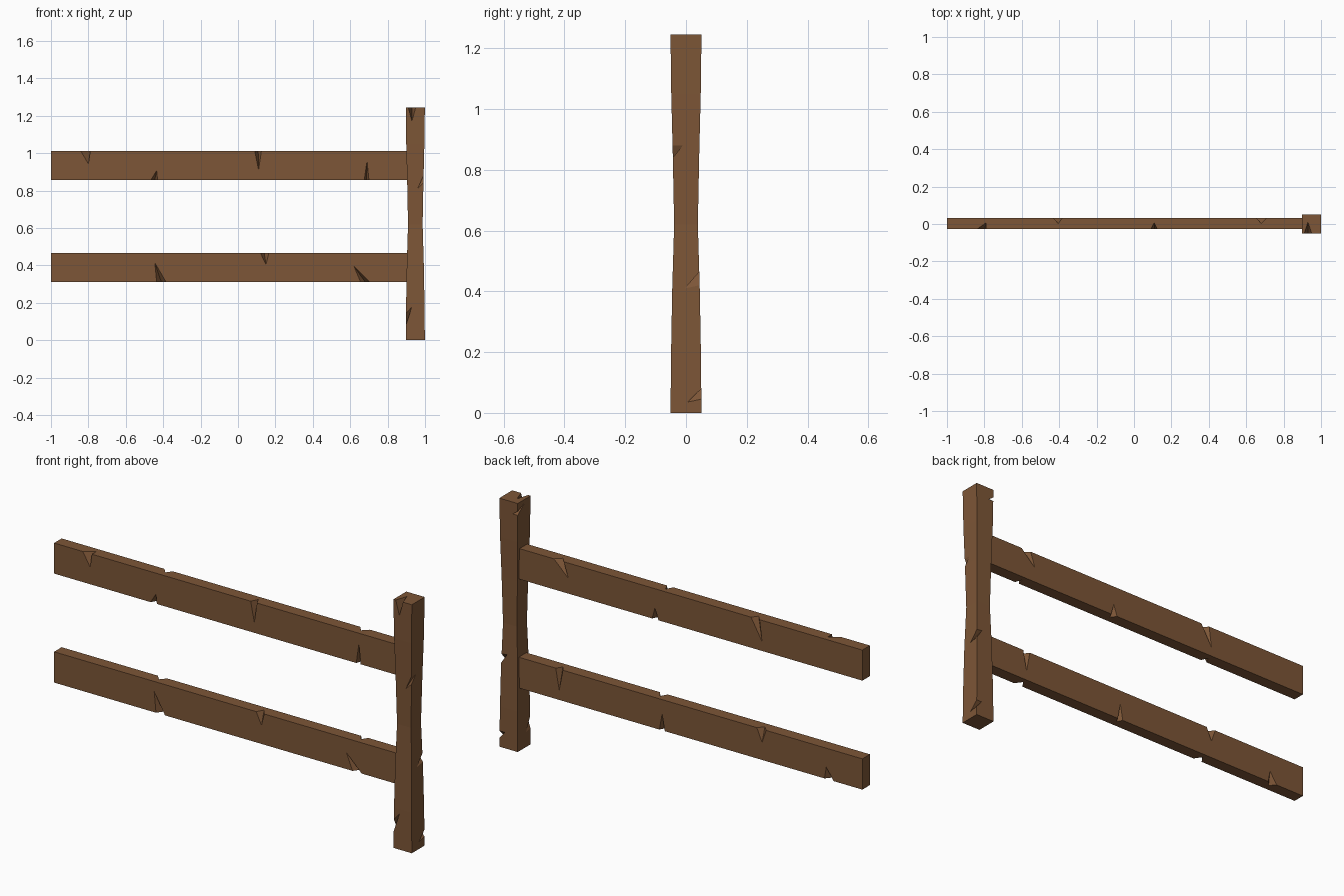
import bpy, bmesh
from mathutils import Vector

if "Cube" in bpy.data.objects:
    bpy.data.objects.remove(bpy.data.objects["Cube"])

wood = bpy.data.materials.new("brown_wood")
wood.diffuse_color = (0.205, 0.093, 0.038, 1)
wood.use_nodes = True
wood.node_tree.nodes["Principled BSDF"].inputs["Base Color"].default_value = wood.diffuse_color


def make_object(name, bm):
    bmesh.ops.recalc_face_normals(bm, faces=bm.faces[:])
    me = bpy.data.meshes.new(name)
    bm.to_mesh(me)
    bm.free()
    ob = bpy.data.objects.new(name, me)
    bpy.context.collection.objects.link(ob)
    return ob


def loft(name, rings):
    """Four-sided beam through a list of corner rings."""
    bm = bmesh.new()
    loops = [[bm.verts.new(p) for p in r] for r in rings]
    for a, b in zip(loops, loops[1:]):
        for i in range(4):
            j = (i + 1) % 4
            bm.faces.new((a[i], a[j], b[j], b[i]))
    bm.faces.new(loops[0])
    bm.faces.new(loops[-1])
    ob = make_object(name, bm)
    ob.data.materials.append(wood)
    return ob


def chip(ob, notches):
    """Cut V chips: two points on an edge, one on each neighbouring face."""
    bm = bmesh.new()
    for pts in notches:
        a, b, c, d = map(Vector, pts)
        mid = (c + d) / 2
        v = [bm.verts.new(mid + (p - mid) * 1.6) for p in (a, b, c, d)]
        for f in ((0, 1, 2), (0, 3, 1), (0, 2, 3), (1, 3, 2)):
            bm.faces.new([v[i] for i in f])
    cutter = make_object(ob.name + "_cutter", bm)
    cutter.hide_render = True
    mod = ob.modifiers.new("chips", 'BOOLEAN')
    mod.operation = 'DIFFERENCE'
    mod.solver = 'EXACT'
    mod.object = cutter
    dg = bpy.context.evaluated_depsgraph_get()
    ob.data = bpy.data.meshes.new_from_object(ob.evaluated_get(dg))
    ob.modifiers.clear()
    bpy.data.objects.remove(cutter)


# post with a narrowed waist
CX = 0.948
levels = [(0, .051), (.2, .049), (.4, .0455), (.62, .039), (.85, .0435), (1.05, .0485), (1.245, .051)]
post = loft("post", [[(CX + sx * w, sy * w, z) for sx, sy in ((-1, -1), (1, -1), (1, 1), (-1, 1))]
                     for z, w in levels])
chip(post, [
    [(.91, -.051, 1.245), (.95, -.051, 1.245), (.93, -.051, 1.17), (.93, .01, 1.245)],
    [(.992, -.044, .84), (.992, -.044, .88), (.96, -.044, .81), (.992, -.01, .88)],
    [(.993, .045, .42), (.993, .045, .465), (.993, -.003, .41), (.96, .045, .47)],
    [(.999, .051, .045), (.999, .051, .08), (.999, .005, .035), (.968, .051, .08)],
    [(.897, -.051, .08), (.897, -.051, .145), (.93, -.05, .18), (.897, -.015, .07)],
    [(.898, .05, 1.185), (.898, .05, 1.205), (.925, .05, 1.185), (.898, .0, 1.225)],
])

# rails: chips as (side, level, x start, x end, face apex x, face apex z, depth apex x)
Y0, Y1 = -.028, .032
rails = {
    "upper_rail": (.858, 1.011, [
        ("front", "top", -.84, -.79, -.80, .943, -.79),
        ("front", "bottom", -.465, -.43, -.435, .907, -.445),
        ("front", "top", .09, .125, .11, .91, .108),
        ("front", "bottom", .675, .70, .69, .96, .687),
        ("back", "top", .655, .71, .63, .935, .68),
        ("back", "bottom", .13, .165, .15, .915, .15),
        ("back", "top", -.43, -.383, -.444, .905, -.405),
    ]),
    "lower_rail": (.312, .466, [
        ("front", "bottom", -.435, -.385, -.445, .415, -.41),
        ("front", "top", .12, .165, .15, .405, .14),
        ("front", "bottom", .655, .705, .62, .395, .68),
        ("back", "top", .66, .70, .68, .36, .68),
        ("back", "bottom", .095, .125, .11, .395, .11),
        ("back", "top", -.467, -.415, -.444, .40, -.44),
        ("back", "bottom", -.84, -.79, -.80, .372, -.815),
    ]),
}
for name, (z0, z1, chips) in rails.items():
    rail = loft(name, [[(x, Y0, z0), (x, Y1, z0), (x, Y1, z1), (x, Y0, z1)] for x in (-1, .93)])
    notches = []
    for side, level, xa, xb, xc, zc, xd in chips:
        y, yd = (Y0, .007) if side == "front" else (Y1, .003)
        z = z1 if level == "top" else z0
        notches.append([(xa, y, z), (xb, y, z), (xc, y, zc), (xd, yd, z)])
    chip(rail, notches)
